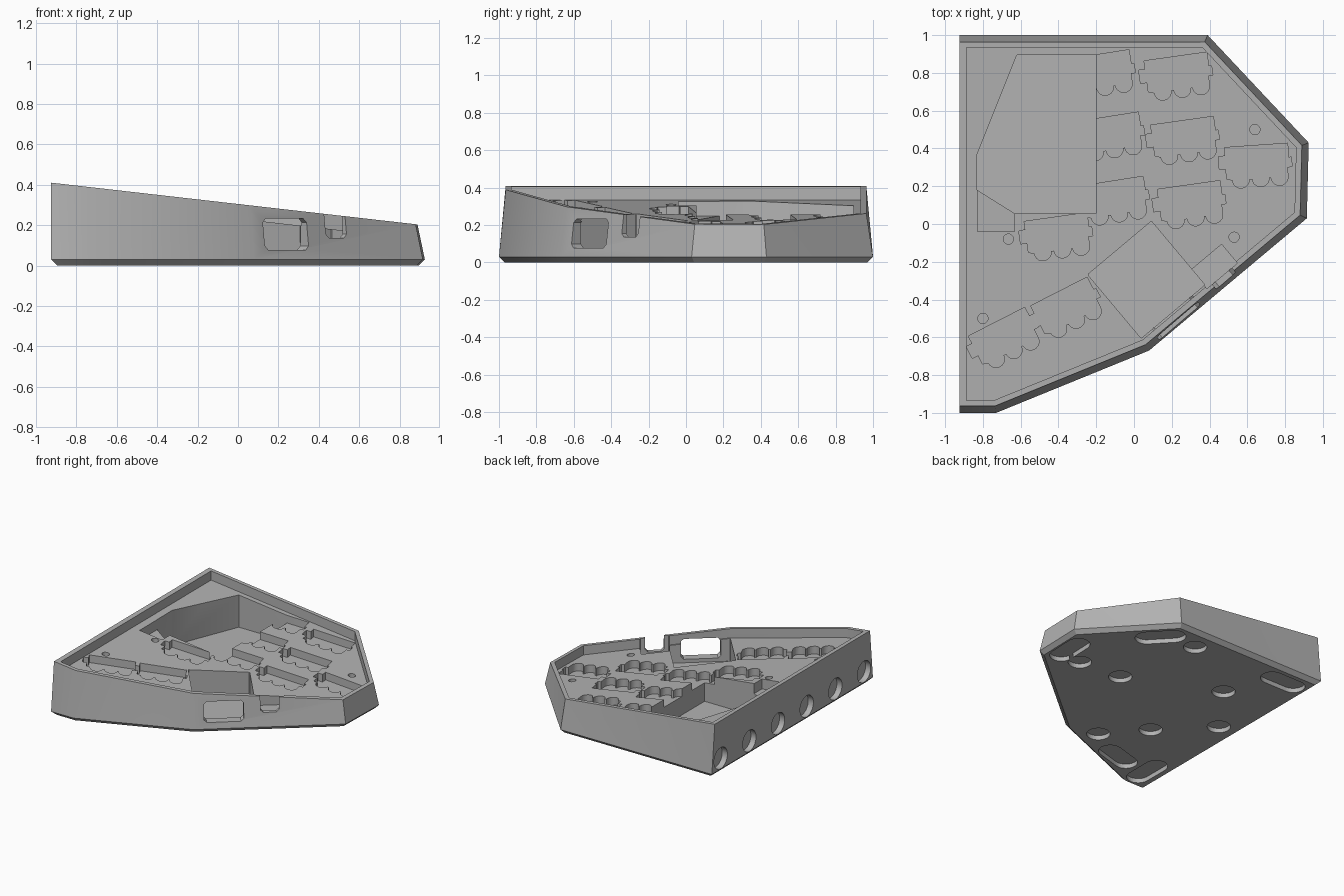
import bpy, bmesh, math
from mathutils import Matrix, Vector

if "Cube" in bpy.data.objects:
    bpy.data.objects.remove(bpy.data.objects["Cube"], do_unlink=True)

grey = bpy.data.materials.new("plain_grey")
grey.use_nodes = True
grey.diffuse_color = (0.45, 0.45, 0.45, 1)
grey.node_tree.nodes["Principled BSDF"].inputs["Base Color"].default_value = (0.45, 0.45, 0.45, 1)


def rim(x, y):
    """Sloped top of the case."""
    return 0.41 - 0.114 * (x + 0.925)


def below(depth):
    return lambda x, y: rim(x, y) - depth


def flat(z):
    return lambda x, y: z


def loft(name, rings):
    """Closed solid through rings with equal point counts."""
    bm = bmesh.new()
    loops = [[bm.verts.new(p) for p in ring] for ring in rings]
    n = len(loops[0])
    for a, b in zip(loops, loops[1:]):
        for i in range(n):
            j = (i + 1) % n
            bm.faces.new((a[i], a[j], b[j], b[i]))
    bm.faces.new(loops[0][::-1])
    bm.faces.new(loops[-1])
    bmesh.ops.triangulate(bm, faces=bm.faces)
    bmesh.ops.recalc_face_normals(bm, faces=bm.faces)
    mesh = bpy.data.meshes.new(name)
    bm.to_mesh(mesh)
    bm.free()
    mesh.materials.append(grey)
    obj = bpy.data.objects.new(name, mesh)
    bpy.context.collection.objects.link(obj)
    return obj


def ring(pts, z):
    return [Vector((x, y, z(x, y))) for x, y in pts]


def inset(pts, dist, left=None):
    """Move every edge inward; the straight left edge may have its own distance."""
    n, out = len(pts), []

    def line(i):
        a, b = Vector(pts[i % n]), Vector(pts[(i + 1) % n])
        t = (b - a).normalized()
        normal = Vector((-t.y, t.x))
        d = left if left is not None and normal.x > 0.99 else dist
        return normal, normal.dot(a) + d

    for i in range(n):
        (n1, d1), (n2, d2) = line(i - 1), line(i)
        det = n1.x * n2.y - n1.y * n2.x
        out.append(((d1 * n2.y - d2 * n1.y) / det, (n1.x * d2 - n2.x * d1) / det))
    return out


def arc(cx, cy, r, start, end, steps):
    angles = [math.radians(start + (end - start) * k / steps) for k in range(steps + 1)]
    return [(cx + r * math.cos(a), cy + r * math.sin(a)) for a in angles]


def circle(cx, cy, r, steps=32):
    return arc(cx, cy, r, 0, 360, steps)[:-1]


def slot(half, r):
    return arc(half, 0, r, -90, 90, 12) + arc(-half, 0, r, 90, 270, 12)


def box(w, h, c):
    """Rectangle with cut corners."""
    x, y = w / 2, h / 2
    return [(-x + c, -y), (x - c, -y), (x, -y + c), (x, y - c),
            (x - c, y), (-x + c, y), (-x, y - c), (-x, -y + c)]


def placed(pts, x, y, degrees):
    c, s = math.cos(math.radians(degrees)), math.sin(math.radians(degrees))
    return [(x + c * a - s * b, y + s * a + c * b) for a, b in pts]


def volume(mesh):
    bm = bmesh.new()
    bm.from_mesh(mesh)
    result = bm.calc_volume()
    bm.free()
    return result


# Case body: chamfered foot, tapered walls, sloped rim
outline = [(-0.925, -1), (-0.73, -1), (0.08, -0.67), (0.915, 0.03),
           (0.925, 0.43), (0.39, 1), (-0.925, 1)]
top = inset(outline, 0.036, left=0)
case = loft("keyboard_case", [ring(inset(outline, 0.03), flat(0)),
                              ring(outline, flat(0.03)), ring(top, rim)])
bpy.context.view_layer.objects.active = case


def cut(pts, lo, hi, matrix=Matrix()):
    """Carve a prism from the case, keeping the first solver result that is sound."""
    cutter = loft("cutter", [[matrix @ p for p in ring(pts, z)] for z in (lo, hi)])
    cutter.hide_render = True
    before = case.data.copy()
    full = volume(before)
    for solver in ('EXACT', 'MANIFOLD', 'FLOAT'):
        mod = case.modifiers.new("carve", 'BOOLEAN')
        mod.operation = 'DIFFERENCE'
        mod.solver = solver
        mod.object = cutter
        bpy.ops.object.modifier_apply(modifier=mod.name)
        if full * 0.4 < volume(case.data) < full - 1e-6:
            break
        case.data = before.copy()
    bpy.data.objects.remove(cutter, do_unlink=True)


# Tray recess
cut(inset(top, 0.03, left=0.037), below(0.072), flat(0.6))

# Large component pocket with a shallower shelf beside it
cut([(-0.2, 0.055), (-0.2, 0.895), (-0.62, 0.895), (-0.83, 0.37), (-0.83, 0.18), (-0.63, 0.055)],
    flat(0.05), flat(0.6))
cut([(-0.828, -0.04), (-0.632, -0.04), (-0.632, 0.07), (-0.828, 0.195)], below(0.15), flat(0.61))

# Square connector pocket and small switch pocket along the angled wall
wall_turn = 40
cut(placed(box(0.44, 0.44, 0.004), 0.065, -0.295, wall_turn), flat(0.05), flat(0.6))
cut(placed(box(0.21, 0.13, 0.004), 0.425, -0.225, wall_turn), flat(0.115), flat(0.6))

# Wall openings: connector window and open-topped switch slot
stand = Matrix.Rotation(math.radians(wall_turn), 4, 'Z') @ Matrix.Rotation(math.pi / 2, 4, 'X')
cut(box(0.285, 0.155, 0.02), flat(-0.12), flat(0.1),
    Matrix.Translation((0.25, -0.53, 0.155)) @ stand)
cut(box(0.135, 0.4, 0.02), flat(-0.1), flat(0.1),
    Matrix.Translation((0.495, -0.31, 0.335)) @ stand)

# Key socket recesses: stepped sides and a scalloped lower edge
socket = [(-0.15, 0.095), (-0.15, 0.05), (-0.185, 0.05), (-0.185, -0.02), (-0.15, -0.02),
          (-0.15, -0.07)]
for bump in (-0.075, 0.03, 0.13):
    socket += arc(bump, -0.08, 0.045, 180, 360, 10)
socket += [(0.175, -0.03), (0.2, -0.03), (0.2, 0.02), (0.185, 0.02), (0.185, 0.095)]
for x, y, turn in [(0.215, 0.79, 8), (0.25, 0.45, 8), (0.285, 0.11, 8), (0.635, 0.32, 4),
                   (-0.195, 0.80, 9), (-0.145, 0.47, 9), (-0.12, 0.13, 9),
                   (-0.42, -0.06, 8), (-0.70, -0.61, 27), (-0.37, -0.45, 27)]:
    cut(placed(socket, x, y, turn), below(0.132), flat(0.62))

# Screw holes in the tray
for x, y in [(0.64, 0.5), (0.53, -0.07), (-0.665, -0.08), (-0.8, -0.5)]:
    cut(circle(x, y, 0.027, 20), below(0.12), flat(0.6))

# Round magnet recesses in the straight side
sideways = Matrix.Rotation(math.pi / 2, 4, 'Y')
for k in range(6):
    cut(circle(0, 0, 0.083), flat(-0.05), flat(0.045),
        Matrix.Translation((-0.925, -0.89 + 0.356 * k, 0.116)) @ sideways)

# Round and long foot recesses underneath
for x, y in [(0.62, 0.13), (0.26, 0.155), (0.12, 0.83), (-0.45, 0.47),
             (-0.75, 0.06), (-0.40, -0.29), (-0.15, -0.58)]:
    cut(circle(x, y, 0.085), flat(-0.1), flat(0.035))
for x, y, turn in [(0.79, 0.22, 88), (0.405, 0.78, 133), (-0.69, 0.85, 0),
                   (-0.47, -0.74, 16), (-0.77, -0.77, 90)]:
    cut(placed(slot(0.1, 0.085), x, y, turn), flat(-0.1), flat(0.035))

bpy.ops.object.select_all(action='DESELECT')
case.select_set(True)
bpy.ops.object.shade_smooth_by_angle(angle=math.radians(25))
